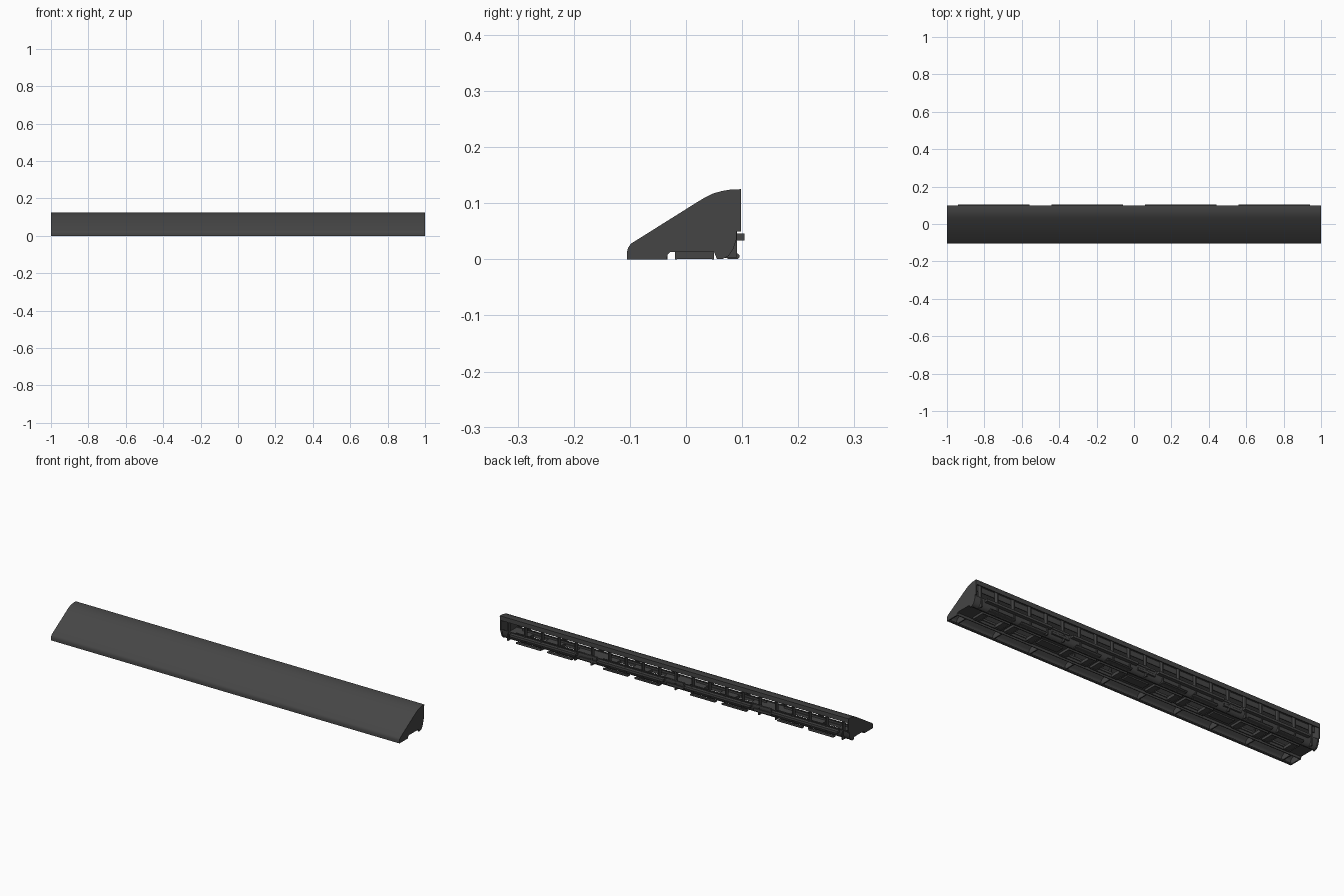
import bpy, bmesh, math

if "Cube" in bpy.data.objects:
    bpy.data.objects.remove(bpy.data.objects["Cube"])

mat = bpy.data.materials.new("dark grey plastic")
mat.diffuse_color = (0.06, 0.06, 0.06, 1)
mat.use_nodes = True
mat.node_tree.nodes["Principled BSDF"].inputs["Base Color"].default_value = mat.diffuse_color


def prism(bm, pts, x0, x1):
    """Extrude a (y, z) outline along x."""
    a = [bm.verts.new((x0, y, z)) for y, z in pts]
    b = [bm.verts.new((x1, y, z)) for y, z in pts]
    n = len(pts)
    bm.faces.new(a)
    bm.faces.new(b[::-1])
    for i in range(n):
        j = (i + 1) % n
        bm.faces.new((a[i], b[i], b[j], a[j]))


def box(bm, x0, x1, y0, y1, z0, z1):
    prism(bm, [(y0, z0), (y1, z0), (y1, z1), (y0, z1)], x0, x1)


def offset(pts, d):
    """Parallel copy of an open polyline, to its right-hand side."""
    out = []
    for i, (y, z) in enumerate(pts):
        p, q = pts[max(i - 1, 0)], pts[min(i + 1, len(pts) - 1)]
        dy, dz = q[0] - p[0], q[1] - p[1]
        s = math.hypot(dy, dz)
        out.append((y + d * dz / s, z - d * dy / s))
    return out


def finish(name, bm):
    bmesh.ops.recalc_face_normals(bm, faces=bm.faces)
    me = bpy.data.meshes.new(name)
    bm.to_mesh(me)
    bm.free()
    me.materials.append(mat)
    ob = bpy.data.objects.new(name, me)
    bpy.context.collection.objects.link(ob)
    bpy.ops.object.select_all(action='DESELECT')
    ob.select_set(True)
    bpy.context.view_layer.objects.active = ob
    bpy.ops.object.shade_smooth_by_angle(angle=math.radians(30))


outer = [(-.105, 0), (-.105, .014), (-.103, .021), (-.098, .028), (.02, .102),
         (.035, .111), (.05, .118), (.065, .122), (.08, .1245), (.098, .125)]
inner = offset(outer, .005)
curve = [(.05, .013), (.056, .004), (.064, .002), (.072, .005),
         (.080, .014), (.085, .028), (.087, .05)]
groups = (-.75, -.25, .25, .75)
tray_x = [g + s * .09 for g in groups for s in (-1, 1)]

# Sloped cover sheet with a lip hanging at the back
bm = bmesh.new()
prism(bm, outer + inner[::-1], -1, 1)
box(bm, -1, 1, .094, .098, .102, .124)
finish("sloped_cover", bm)

# End caps
bm = bmesh.new()
cap = outer + [(.098, .05), (.09, .05), (.09, .036), (.084, .018), (.076, .006),
               (.066, .001), (.055, .001), (.05, .013), (-.028, .013), (-.033, .008), (-.034, 0)]
for s in (-1, 1):
    prism(bm, cap, s * 1, s * .994)
finish("end_caps", bm)

# Front cavity: inner wall, bottom flange and cross ribs
bm = bmesh.new()
box(bm, -.995, .995, -.037, -.033, 0, .022)
box(bm, -.995, .995, -.101, -.094, 0, .006)
rib = [(-.101, .002), (-.036, .002), (-.036, .063), (-.098, .024), (-.101, .02)]
for i in range(-9, 10, 2):
    x = i * .105
    prism(bm, rib, x - .003, x + .003)
finish("front_ribs", bm)

# Carrier floor with slots above the trays
bm = bmesh.new()
box(bm, -.995, .995, -.036, -.012, .013, .017)
box(bm, -.995, .995, .030, .054, .013, .017)
edge = -.995
for x in tray_x:
    box(bm, edge, x - .045, -.012, .03, .013, .017)
    edge = x + .045
box(bm, edge, .995, -.012, .03, .013, .017)
# rails standing on the floor
for y in (-.018, .036):
    for g in groups:
        box(bm, g - .2, g + .2, y - .002, y + .002, .017, .027)
finish("carrier_floor", bm)

# Open trays under the floor
bm = bmesh.new()
for x in tray_x:
    a, b = x - .08, x + .08
    for y in (-.02, .046):
        box(bm, a, b, y, y + .004, 0, .014)
    for e in (a, x - .047, x + .044, b - .003):
        box(bm, e, e + .003, -.018, .048, .001, .014)
    for s in (a, x + .047):
        box(bm, s, s + .033, -.018, .048, .004, .007)
finish("clip_trays", bm)

# Curved rear wall with raised ribs
bm = bmesh.new()
prism(bm, curve + offset(curve, -.003)[::-1], -.995, .995)
fin = curve[2:] + [(.091, .05), (.091, .003)]
for i in range(-10, 11):
    x = i * .096
    prism(bm, fin, x - .003, x + .003)
    # pillars up to the cover
    box(bm, x - .003, x + .003, .068, .088, .045, .122)
finish("rear_wall", bm)

# Rear contact strips and rounded feet
bm = bmesh.new()
foot = [(.0905 + .005 * math.cos(k * math.pi / 6), .0055 + .005 * math.sin(k * math.pi / 6))
        for k in range(12)]
for g in groups:
    box(bm, g - .19, g + .19, .086, .104, .034, .046)
    for s in (-1, 1):
        c = g + s * .09
        prism(bm, foot, c - .07, c + .07)
        box(bm, c - .07, c + .07, .074, .09, .001, .006)
finish("rear_strips", bm)

# Upper stiffener under the cover and the joints between segments
bm = bmesh.new()
box(bm, -.995, .995, .064, .068, .09, .121)
for x in (-.5, 0, .5):
    box(bm, x - .05, x + .05, .08, .09, .018, .03)
    box(bm, x - .05, x + .05, .08, .09, .042, .052)
    box(bm, x - .06, x + .06, -.012, .03, .006, .014)
finish("stiffeners", bm)
